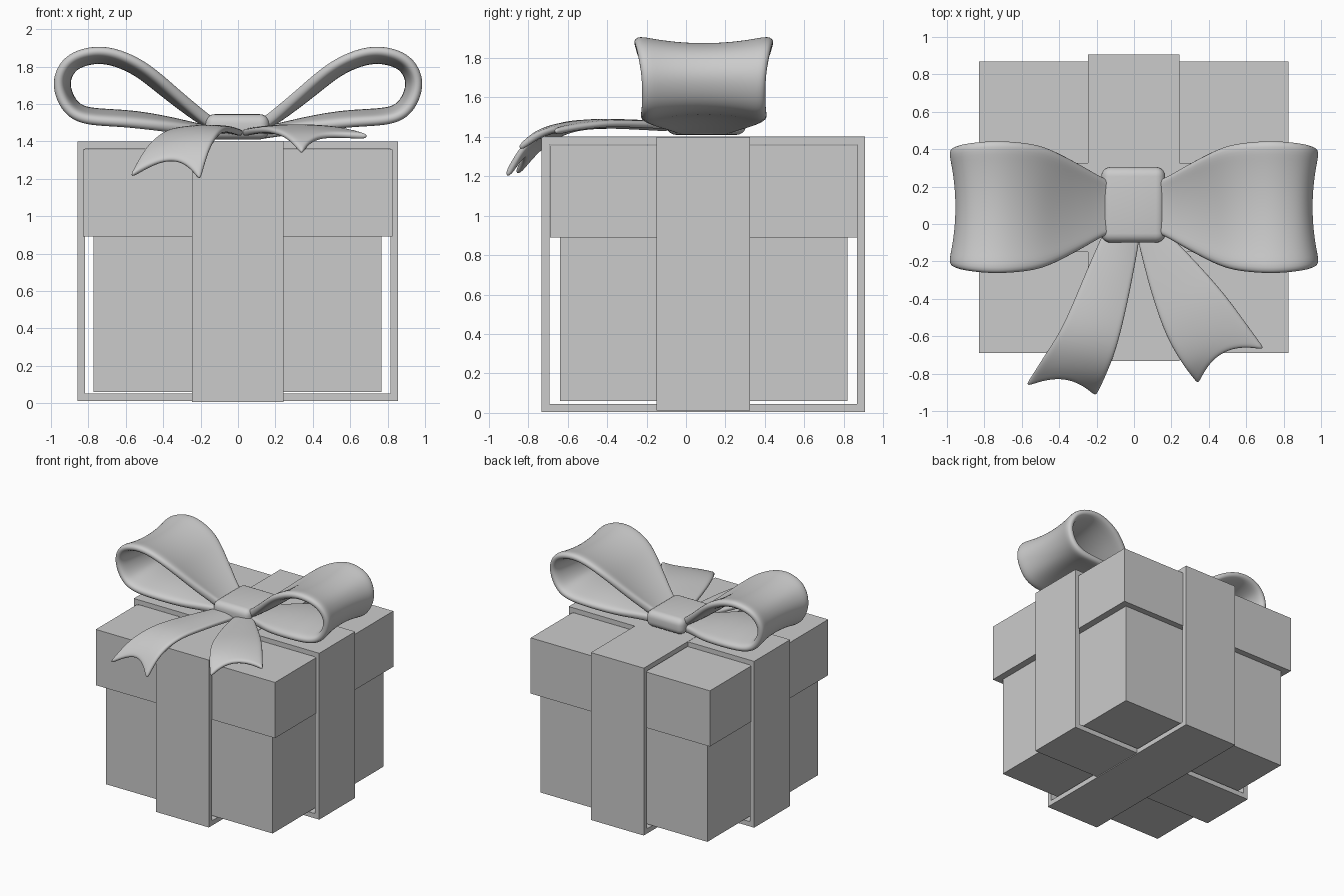
import bpy, bmesh
from mathutils import Vector

if "Cube" in bpy.data.objects:
    bpy.data.objects.remove(bpy.data.objects["Cube"])

CY = 0.09  # box and bow centre in y


def box(name, x0, x1, y0, y1, z0, z1):
    bm = bmesh.new()
    bmesh.ops.create_cube(bm, size=1)
    for v in bm.verts:
        v.co = ((x0 + x1) / 2 + v.co.x * (x1 - x0),
                (y0 + y1) / 2 + v.co.y * (y1 - y0),
                (z0 + z1) / 2 + v.co.z * (z1 - z0))
    return finish(name, bm)


def finish(name, bm):
    bmesh.ops.recalc_face_normals(bm, faces=bm.faces)
    me = bpy.data.meshes.new(name)
    bm.to_mesh(me)
    bm.free()
    ob = bpy.data.objects.new(name, me)
    bpy.context.collection.objects.link(ob)
    return ob


def band(name, a0, a1, z0, z1, w0, w1, along_x, t=0.04):
    # rectangular hoop of ribbon with thickness t
    bm = bmesh.new()
    rings = []
    for w in (w0, w1):
        for i in (0, t):
            loop = [(a0 + i, z0 + i), (a1 - i, z0 + i), (a1 - i, z1 - i), (a0 + i, z1 - i)]
            rings.append([bm.verts.new((a, w, z) if along_x else (w, a, z)) for a, z in loop])
    for p, q in ((0, 1), (1, 3), (3, 2), (2, 0)):
        for k in range(4):
            n = (k + 1) % 4
            bm.faces.new((rings[p][k], rings[p][n], rings[q][n], rings[q][k]))
    return finish(name, bm)


def spline(pts, u):
    # Catmull-Rom through tuples, u in 0..1
    pts = [Vector(p) for p in pts]
    s = u * (len(pts) - 1)
    i = min(int(s), len(pts) - 2)
    f = s - i
    b, c = pts[i], pts[i + 1]
    a = pts[i - 1] if i else 2 * b - c
    d = pts[i + 2] if i + 2 < len(pts) else 2 * c - b
    return 0.5 * (2 * b + (c - a) * f + (2 * a - 5 * b + 4 * c - d) * f ** 2
                  + (3 * b - a - 3 * c + d) * f ** 3)


def cloth(name, func, nu, nv, thick):
    # smooth thick sheet from func(u, v)
    bm = bmesh.new()
    g = [[bm.verts.new(func(i / nu, j / nv)) for j in range(nv + 1)] for i in range(nu + 1)]
    for i in range(nu):
        for j in range(nv):
            bm.faces.new((g[i][j], g[i + 1][j], g[i + 1][j + 1], g[i][j + 1]))
    ob = finish(name, bm)
    for p in ob.data.polygons:
        p.use_smooth = True
    m = ob.modifiers.new("thickness", 'SOLIDIFY')
    m.thickness = thick
    m.offset = 0
    m = ob.modifiers.new("round", 'SUBSURF')
    m.levels = m.render_levels = 2
    return ob


# box body and lid
box("box_body", -0.772, 0.768, -0.64, 0.82, 0.06, 1.10)
box("box_lid", -0.83, 0.825, -0.69, 0.87, 0.89, 1.355)

# crossed ribbon bands
band("ribbon_front_back", -0.732, 0.907, 0.005, 1.402, -0.245, 0.243, False)
band("ribbon_left_right", -0.857, 0.855, 0.012, 1.400, -0.15, 0.325, True)

# bow loops: (x, half width, z) along the ribbon
LOOP = [(0.10, 0.13, 1.47), (0.18, 0.165, 1.53), (0.30, 0.235, 1.635), (0.48, 0.325, 1.79),
        (0.64, 0.352, 1.87), (0.78, 0.355, 1.885), (0.91, 0.34, 1.835), (0.968, 0.32, 1.72),
        (0.93, 0.315, 1.59), (0.83, 0.32, 1.515), (0.62, 0.32, 1.497), (0.40, 0.27, 1.475),
        (0.24, 0.19, 1.455), (0.10, 0.13, 1.44)]


def loop_point(side):
    def f(u, v):
        p = spline(LOOP, u)
        d = spline(LOOP, min(u + 0.01, 1)) - spline(LOOP, max(u - 0.01, 0))
        n = Vector((d.z, -d.x)).normalized()     # inward direction in xz
        s = 2 * v - 1
        sag = 0.042 * (1 - s * s) * min(1, 5 * u, 5 * (1 - u))
        return (side * (p.x + n.x * sag), CY + s * p.y, p.z + n.y * sag)
    return f


cloth("bow_loop_left", loop_point(-1), 30, 8, 0.062)
cloth("bow_loop_right", loop_point(1), 30, 8, 0.062)

# knot
knot = box("bow_knot", -0.175, 0.167, -0.10, 0.305, 1.41, 1.545)
m = knot.modifiers.new("round", 'BEVEL')
m.width = 0.05
m.segments = 5
for p in knot.data.polygons:
    p.use_smooth = True

# tails: two edge curves each, notched at the end
TAILS = {
    "bow_tail_left": (
        [(-0.13, 0.03, 1.45), (-0.25, -0.24, 1.455), (-0.38, -0.54, 1.445),
         (-0.49, -0.72, 1.36), (-0.585, -0.87, 1.20)],
        [(0.03, -0.08, 1.44), (-0.03, -0.40, 1.46), (-0.09, -0.65, 1.45),
         (-0.15, -0.81, 1.36), (-0.203, -0.918, 1.185)], 0.13),
    "bow_tail_right": (
        [(0.02, -0.08, 1.44), (0.09, -0.36, 1.455), (0.17, -0.59, 1.455),
         (0.26, -0.75, 1.42), (0.343, -0.858, 1.33)],
        [(0.13, 0.0, 1.45), (0.32, -0.19, 1.46), (0.48, -0.37, 1.465),
         (0.60, -0.53, 1.45), (0.705, -0.675, 1.425)], 0.15),
}
for name, (left, right, notch) in TAILS.items():
    def tail_point(u, v, a=left, b=right, k=notch):
        hump = 4 * v * (1 - v)
        t = u * (1 - k * hump)
        p = spline(a, t).lerp(spline(b, t), v)
        p.z += 0.012 * hump
        return p
    cloth(name, tail_point, 14, 8, 0.036)
